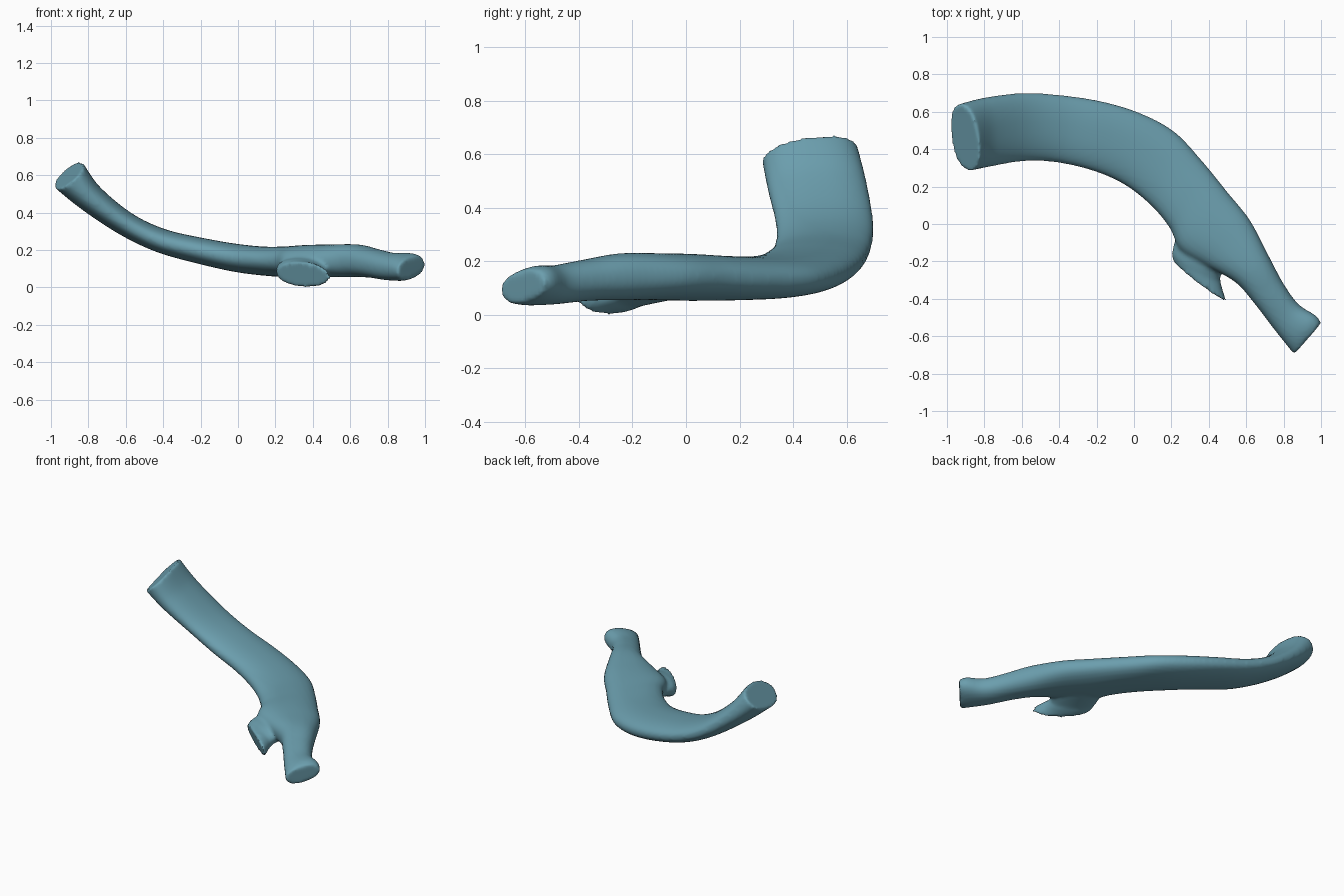
import bpy, bmesh, math
from mathutils import Vector

if "Cube" in bpy.data.objects:
    bpy.data.objects.remove(bpy.data.objects["Cube"])

SIDES, STEPS = 40, 6


def spline(rows, u):
    """Catmull-Rom value of the section rows at parameter u."""
    n = len(rows) - 1
    i = min(int(u), n - 1)
    f = u - i
    a, b, c, d = (rows[min(max(k, 0), n)] for k in (i - 1, i, i + 1, i + 2))
    return [0.5 * (2 * q + (r - p) * f + (2 * p - 5 * q + 4 * r - s) * f * f
                   + (3 * q - p - 3 * r + s) * f ** 3)
            for p, q, r, s in zip(a, b, c, d)]


def loft(bm, rows, power):
    """Closed tube through flattened sections: outer edge, inner edge, thickness."""
    count = (len(rows) - 1) * STEPS
    secs = [spline(rows, k / STEPS) for k in range(count + 1)]
    outer = [Vector(s[0:3]) for s in secs]
    inner = [Vector(s[3:6]) for s in secs]
    mid = [(o + i) / 2 for o, i in zip(outer, inner)]
    rings = []
    for k, s in enumerate(secs):
        half = (outer[k] - inner[k]) / 2
        along = mid[min(k + 1, count)] - mid[max(k - 1, 0)]
        up = along.cross(half).normalized() * s[6] / 2
        ring = []
        for j in range(SIDES):
            a = 2 * math.pi * j / SIDES
            c, d = math.cos(a), math.sin(a)
            c = math.copysign(abs(c) ** power, c)
            d = math.copysign(abs(d) ** power, d)
            ring.append(bm.verts.new(mid[k] + half * c + up * d))
        rings.append(ring)
    for r, q in zip(rings, rings[1:]):
        for j in range(SIDES):
            n = (j + 1) % SIDES
            bm.faces.new((r[j], r[n], q[n], q[j]))
    bm.faces.new(rings[0][::-1])
    bm.faces.new(rings[-1])


# Main curved shaft, from the raised end to the low flared end
shaft = [
    (-.93, .64, .625, -.88, .285, .575, .20),
    (-.80, .675, .49, -.78, .305, .47, .155),
    (-.60, .70, .34, -.60, .335, .34, .13),
    (-.40, .69, .25, -.42, .33, .25, .13),
    (-.17, .655, .19, -.22, .285, .20, .14),
    (.04, .59, .15, -.05, .21, .165, .15),
    (.22, .49, .13, .09, .10, .15, .155),
    (.37, .33, .13, .19, -.02, .145, .165),
    (.50, .17, .14, .25, -.14, .14, .175),
    (.62, .02, .145, .38, -.22, .14, .175),
    (.72, -.17, .145, .54, -.31, .14, .175),
    (.80, -.32, .135, .64, -.42, .125, .155),
    (.88, -.43, .125, .74, -.55, .10, .145),
    (.97, -.49, .135, .82, -.65, .085, .14),
    (1.0, -.53, .13, .855, -.695, .08, .115),
]
# Short side branch on the inner bend
branch = [
    (.55, -.10, .13, .27, .10, .13, .12),
    (.47, -.26, .09, .21, -.12, .10, .13),
    (.465, -.32, .075, .205, -.16, .085, .135),
    (.495, -.415, .06, .205, -.19, .075, .14),
]

bm = bmesh.new()
loft(bm, shaft, 0.88)
loft(bm, branch, 0.95)
bmesh.ops.recalc_face_normals(bm, faces=bm.faces)
mesh = bpy.data.meshes.new("curved_branch")
bm.to_mesh(mesh)
bm.free()
obj = bpy.data.objects.new("curved_branch", mesh)
bpy.context.collection.objects.link(obj)

mat = bpy.data.materials.new("dusty_teal")
mat.diffuse_color = (0.147, 0.342, 0.42, 1)
mat.use_nodes = True
mat.node_tree.nodes["Principled BSDF"].inputs["Base Color"].default_value = mat.diffuse_color
mesh.materials.append(mat)

# Fuse the parts and soften the joint
fuse = obj.modifiers.new("fuse", 'REMESH')
fuse.mode = 'VOXEL'
fuse.voxel_size = 0.012
fuse.use_smooth_shade = True
soft = obj.modifiers.new("soften", 'SMOOTH')
soft.factor = 0.5
soft.iterations = 5
